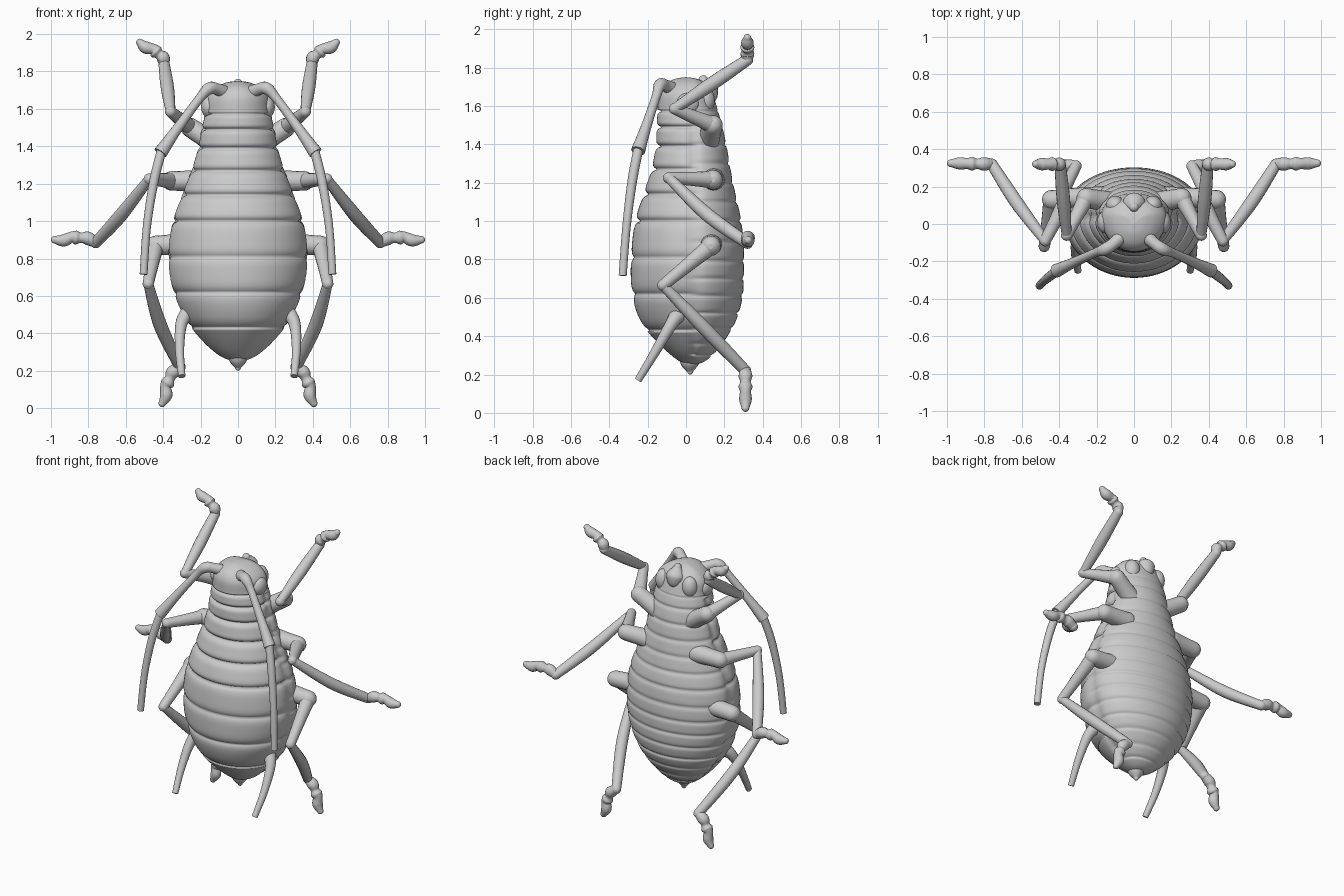
import bpy, bmesh
from math import sin, cos, pi, exp
from mathutils import Vector

if "Cube" in bpy.data.objects:
    bpy.data.objects.remove(bpy.data.objects["Cube"])


def catmull(pts, n):
    """Smooth interpolation through tuples of any length."""
    p = [pts[0]] + list(pts) + [pts[-1]]
    out = []
    for i in range(1, len(p) - 2):
        for k in range(n):
            t = k / n
            out.append([0.5 * (2 * b + (c - a) * t + (2 * a - 5 * b + 4 * c - d) * t * t
                        + (3 * b - a - 3 * c + d) * t ** 3)
                        for a, b, c, d in zip(p[i - 1], p[i], p[i + 1], p[i + 2])])
    out.append(list(pts[-1]))
    return out


def tube(name, pts, mirror=True, start=True, end=True, n=8):
    """Tapered tube through (x, y, z, radius) points, optional rounded ends, both sides."""
    rows = [(Vector(q[:3]), q[3]) for q in catmull(pts, n)]
    arcs = [i * pi / 12 for i in range(1, 6)]
    head, tail = [], []
    if start:
        d = (rows[0][0] - rows[1][0]).normalized()
        p, r = rows[0]
        head = [(p + d * r * sin(a), r * cos(a)) for a in reversed(arcs)]
    if end:
        d = (rows[-1][0] - rows[-2][0]).normalized()
        p, r = rows[-1]
        tail = [(p + d * r * sin(a), r * cos(a)) for a in arcs]
    rows = head + rows + tail
    for s, side in ((1, "right"), (-1, "left")) if mirror else ((1, ""),):
        cu = bpy.data.curves.new(name, 'CURVE')
        cu.dimensions = '3D'
        cu.bevel_depth = 1
        cu.bevel_resolution = 6
        cu.use_fill_caps = True
        sp = cu.splines.new('POLY')
        sp.points.add(len(rows) - 1)
        for q, (p, r) in zip(sp.points, rows):
            q.co = (p.x * s, p.y, p.z, 1)
            q.radius = r
        ob = bpy.data.objects.new((name + "_" + side).strip("_"), cu)
        bpy.context.collection.objects.link(ob)


def ball(name, loc, rad, rot=(0, 0, 0)):
    bpy.ops.mesh.primitive_uv_sphere_add(segments=32, ring_count=16, location=loc, rotation=rot)
    ob = bpy.context.object
    ob.name = name
    ob.scale = rad
    bpy.ops.object.shade_smooth()


def pillow(z, cuts):
    """0 in the middle of a segment, 1 at the groove between segments."""
    for a, b in zip(cuts, cuts[1:]):
        if a <= z < b:
            return abs(2 * (z - a) / (b - a) - 1) ** 5
    return 0


# Body: (z, half width, back y, belly y)
profile = [(0.245, 0, 0.03, 0.03), (0.27, .08, -.035, .10), (0.33, .165, -.11, .165),
           (0.43, .255, -.205, .235), (0.52, .31, -.255, .275), (0.62, .35, -.28, .297),
           (0.72, .373, -.288, .302), (0.85, .378, -.284, .302), (1.0, .355, -.265, .288),
           (1.14, .305, -.222, .258), (1.27, .255, -.18, .232), (1.39, .218, -.158, .212),
           (1.49, .20, -.153, .19), (1.58, .178, -.148, .165), (1.66, .168, -.145, .14),
           (1.71, .125, -.115, .115), (1.74, .065, -.06, .06), (1.75, 0, 0, 0)]
back_cuts = [0.43, 0.62, 0.81, 1.0, 1.14, 1.27, 1.39, 1.49, 1.575]
belly_cuts = [0.25, .30, .36, .44, .52, .61, .70, .79, .89, 1.0, 1.1, 1.2, 1.3, 1.4, 1.5, 1.58]
N = 72
bm = bmesh.new()
rings = []
for z, w, yf, yb in catmull(profile, 14):
    w = max(w, 0)
    mid = max(min(0.04, yb), yf)
    ring = []
    deep = 0.016 if z < 1.0 else 0.028
    for i in range(N):
        a = 2 * pi * i / N
        belly = 1 / (1 + exp(-sin(a) * 14))
        g = (1 - belly) * deep * pillow(z, back_cuts) + belly * 0.011 * pillow(z, belly_cuts)
        if 0.3 < z < 1.55:
            g += 0.014 * exp(-(sin(a) / 0.12) ** 2)      # side seam
        x, y = w * cos(a), (yb - mid if sin(a) > 0 else mid - yf) * sin(a)
        k = max(0, 1 - g / max((x * x + y * y) ** .5, .03))
        ring.append(bm.verts.new((x * k, mid + y * k, z)))
    rings.append(ring)
for r0, r1 in zip(rings, rings[1:]):
    for i in range(N):
        j = (i + 1) % N
        bm.faces.new((r0[i], r0[j], r1[j], r1[i]))
bmesh.ops.remove_doubles(bm, verts=bm.verts, dist=1e-5)
bmesh.ops.recalc_face_normals(bm, faces=bm.faces)
for f in bm.faces:
    f.smooth = True
me = bpy.data.meshes.new("body")
bm.to_mesh(me)
bm.free()
bpy.context.collection.objects.link(bpy.data.objects.new("body", me))

# Tail tip, mouth and eyes
tube("tail_tip", [(0, .02, .30, .06), (0, .02, .25, .045), (0, .022, .215, .015)], mirror=False)
tube("mouth", [(0, .11, 1.61, .025), (0, .115, 1.65, .05), (0, .105, 1.69, .06),
               (0, .09, 1.735, .025)], mirror=False)
for s in (1, -1):
    ball("eye", (s * .155, .01, 1.61), (.042, .06, .058))
    ball("cheek", (s * .10, .10, 1.63), (.05, .05, .07))

# Antennae
tube("antenna_base", [(.06, -.06, 1.68, .04), (.11, -.105, 1.705, .032), (.155, -.135, 1.708, .033),
                      (.21, -.155, 1.65, .024), (.32, -.205, 1.50, .027), (.415, -.25, 1.365, .037)],
     end=False)
tube("antenna_tip", [(.405, -.245, 1.39, .026), (.45, -.28, 1.21, .025), (.487, -.31, .97, .022),
                     (.505, -.33, .715, .021)], end=False)

# Rear tubes on the abdomen
tube("rear_tube", [(.23, -.02, .51, .055), (.275, -.05, .50, .04), (.305, -.09, .44, .031),
                   (.312, -.165, .31, .024), (.30, -.25, .17, .019)], end=False)

# Legs: hip, coxa end, knee, ankle, toe, bend of the shin
legs = {
    "front_leg": ((.10, .11, 1.40), (.255, .14, 1.50), (.36, -.06, 1.585), (.395, .32, 1.84),
                  (.525, .32, 1.955), (0, 0, 0)),
    "middle_leg": ((.18, .14, 1.215), (.355, .14, 1.215), (.475, -.09, 1.225), (.76, .32, .885),
                   (.98, .325, .90), (.01, 0, -.025)),
    "hind_leg": ((.24, .13, .88), (.44, .13, .87), (.48, -.12, .665), (.31, .31, .22),
                 (.405, .31, .025), (.02, 0, 0)),
}
for name, (hip, cox, knee, ankle, toe, bend) in legs.items():
    hip, cox, knee, ankle, toe, bend = map(Vector, (hip, cox, knee, ankle, toe, bend))
    tube(name + "_coxa", [(*hip, .062), (*hip.lerp(cox, .5), .055), (*cox, .052)], n=4)
    tube(name + "_thigh", [(*cox, .045), (*cox.lerp(knee, .5), .036), (*knee, .03)])
    tube(name + "_shin", [(*knee, .026), (*(knee.lerp(ankle, .5) + bend), .036), (*ankle, .03)])
    # Foot pads get their lobes from the swelling radius
    up = Vector((0, 0, .02)) if name == "middle_leg" else Vector((-.02 if name == "front_leg" else .02, 0, .01))
    tube(name + "_foot", [(*ankle, .028), (*(ankle.lerp(toe, .2) + up), .036),
                          (*(ankle.lerp(toe, .36) + up), .027), (*(ankle.lerp(toe, .48) + up), .037),
                          (*(ankle.lerp(toe, .6) + up), .029), (*ankle.lerp(toe, .78), .033),
                          (*toe, .02)], n=5)
